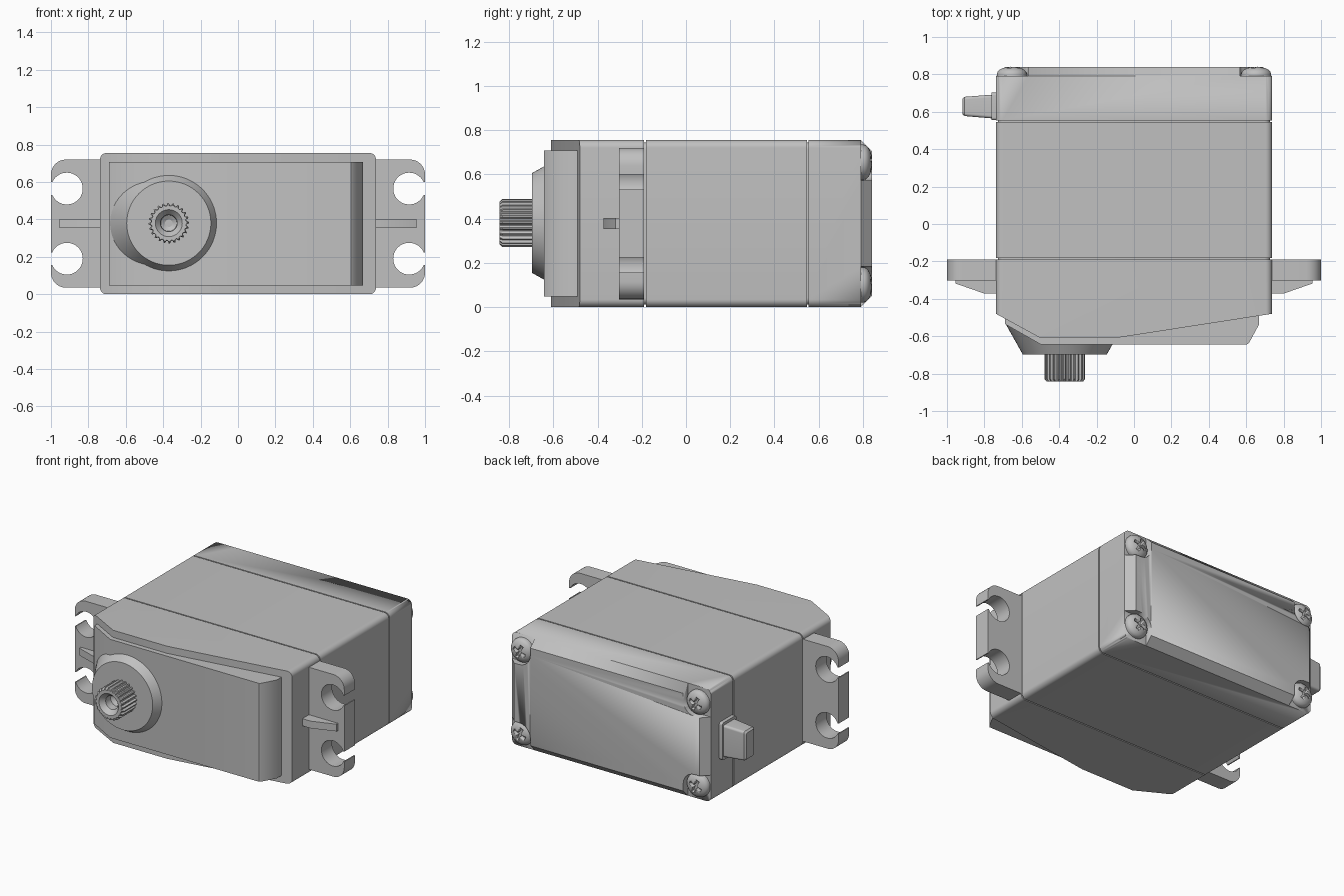
import bpy, bmesh
from math import sin, cos, pi, radians, asin
from mathutils import Vector

if "Cube" in bpy.data.objects:
    bpy.data.objects.remove(bpy.data.objects["Cube"])

GREY = (0.53, 0.53, 0.53, 1)
mat = bpy.data.materials.new("grey plastic")
mat.use_nodes = True
mat.diffuse_color = GREY
mat.node_tree.nodes["Principled BSDF"].inputs["Base Color"].default_value = GREY

HALF_W, HEIGHT = 0.738, 0.755
MID = HEIGHT / 2
SHAFT = (-0.37, 0.38)


def loft(name, rings, cuts=(), bevel=0):
    """Skin matching rings, cap both ends, then trim by (point, normal) planes."""
    bm = bmesh.new()
    loops = [[bm.verts.new(p) for p in ring] for ring in rings]
    n = len(loops[0])
    for a, b in zip(loops, loops[1:]):
        for i in range(n):
            j = (i + 1) % n
            bm.faces.new((a[i], a[j], b[j], b[i]))
    bm.faces.new(loops[0])
    bm.faces.new(loops[-1])
    for point, normal in cuts:
        geom = bm.verts[:] + bm.edges[:] + bm.faces[:]
        bmesh.ops.bisect_plane(bm, geom=geom, plane_co=point, plane_no=normal, clear_outer=True)
        rim = [e for e in bm.edges if e.is_boundary]
        if rim:
            bmesh.ops.holes_fill(bm, edges=rim)
    if bevel:
        bmesh.ops.bevel(bm, geom=bm.edges[:], offset=bevel, segments=2, profile=0.5, affect='EDGES')
    bmesh.ops.recalc_face_normals(bm, faces=bm.faces[:])
    mesh = bpy.data.meshes.new(name)
    bm.to_mesh(mesh)
    bm.free()
    mesh.materials.append(mat)
    obj = bpy.data.objects.new(name, mesh)
    bpy.context.collection.objects.link(obj)
    bpy.ops.object.select_all(action='DESELECT')
    obj.select_set(True)
    bpy.context.view_layer.objects.active = obj
    bpy.ops.object.shade_smooth_by_angle(angle=radians(30))
    return obj


def along_y(name, pts, y0, y1, **kw):
    return loft(name, [[(x, y, z) for x, z in pts] for y in (y0, y1)], **kw)


def along_z(name, pts, z0, z1, **kw):
    return loft(name, [[(x, y, z) for x, y in pts] for z in (z0, z1)], **kw)


def arc(cx, cz, r, start, end, n=8):
    angles = [start + (end - start) * i / n for i in range(n + 1)]
    return [(cx + r * cos(a), cz + r * sin(a)) for a in angles]


def round_rect(x0, x1, z0, z1, r):
    pts = []
    corners = [(x1 - r, z1 - r), (x0 + r, z1 - r), (x0 + r, z0 + r), (x1 - r, z0 + r)]
    for k, (cx, cz) in enumerate(corners):
        pts += arc(cx, cz, r, k * pi / 2, (k + 1) * pi / 2)
    return pts


def lathe(name, profile, centre, n=48):
    """Spin (radius, y, tooth depth) rows about the y direction."""
    rings = []
    for r, y, tooth in profile:
        ring = []
        for i in range(n):
            a = 2 * pi * i / n
            rr = r - (tooth if i % 4 > 1 else 0)
            ring.append((centre[0] + rr * cos(a), y, centre[1] + rr * sin(a)))
        rings.append(ring)
    return loft(name, rings)


def carve(obj, cutter):
    mod = obj.modifiers.new("cut", 'BOOLEAN')
    mod.operation = 'DIFFERENCE'
    mod.solver = 'EXACT'
    mod.object = cutter
    bpy.context.view_layer.objects.active = obj
    bpy.ops.object.modifier_apply(modifier=mod.name)
    bpy.data.objects.remove(cutter)


# Case: three rounded sections around an inset core that shows as seams
outline = round_rect(-HALF_W, HALF_W, 0, HEIGHT, 0.035)
inset = 0.012
along_y("seam_core", round_rect(inset - HALF_W, HALF_W - inset, inset, HEIGHT - inset, 0.03), -0.25, 0.62)
along_y("middle_case", outline, -0.181, 0.546)
front_cuts = [
    ((-HALF_W, -0.48, 0), (-0.13, -0.238, 0)),
    ((HALF_W, -0.48, 0), (0.13, -0.838, 0)),
]
along_y("front_case", outline, -0.61, -0.189, cuts=front_cuts)

# Back cover with chamfered rim and a pocket for each corner screw
back_y = 0.79
rim_cuts = [((s * HALF_W, back_y, 0), (s, 1, 0)) for s in (-1, 1)]
rim_cuts += [((0, back_y, 0), (0, 1, -1)), ((0, back_y, HEIGHT), (0, 1, 1))]
cover = along_y("back_cover", outline, 0.554, 0.84, cuts=rim_cuts)
for sx in (-1, 1):
    for sz in (-1, 1):
        xs = sorted((sx * 0.567, sx * 0.95))
        zs = sorted((MID + sz * 0.195, MID + sz * 0.6))
        carve(cover, along_y("pocket_cutter", round_rect(*xs, *zs, 0.085), back_y, 0.95))

# Domed screws with a cross recess
w, t = 0.045, 0.011
cross = [(w, -t), (w, t), (t, t), (t, w), (-t, w), (-t, t),
         (-w, t), (-w, -t), (-t, -t), (-t, -w), (t, -w), (t, -t)]
for sx in (-1, 1):
    for sz in (-1, 1):
        c = (sx * 0.653, MID + sz * 0.277)
        dome = [(0.08 * cos(a), 0.802 + 0.04 * sin(a), 0) for a in (0, 0.3, 0.6, 0.9, 1.2, 1.5)]
        screw = lathe("screw", [(0.08, 0.775, 0)] + dome, c, 32)
        plus = [(c[0] + x * cos(0.4) - z * sin(0.4), c[1] + x * sin(0.4) + z * cos(0.4)) for x, z in cross]
        carve(screw, along_y("cross_cutter", plus, 0.812, 0.9))

# Front cap, collar and splined hollow shaft
cap = [(-0.69, -0.45), (-0.69, -0.535), (-0.50, -0.643), (0.605, -0.643),
       (0.615, -0.636), (0.667, -0.54), (0.667, -0.45)]
along_z("front_cap", cap, 0.047, 0.707)
lathe("collar", [(0.316, -0.535, 0), (0.225, -0.697, 0)], SHAFT, 64)
lathe("output_shaft", [
    (0.108, -0.68, 0.013), (0.108, -0.83, 0.013), (0.098, -0.842, 0.006),
    (0.072, -0.842, 0), (0.062, -0.83, 0), (0.045, -0.81, 0),
    (0.043, -0.76, 0), (0.02, -0.745, 0)], SHAFT, 96)

# Mounting ears with open holes, and a stiffening rib on each
gap = asin(0.034 / 0.085)
low = [(0.7, 0.035)] + arc(0.92, 0.115, 0.08, -pi / 2, 0)
low += [(1, 0.156)] + arc(0.915, 0.19, 0.085, -gap, gap - 2 * pi, 32) + [(1, 0.224)]
ear = low + [(x, HEIGHT - z) for x, z in reversed(low)]
rib = [(0.7, -0.28), (0.7, -0.372), (0.8, -0.372), (0.955, -0.318), (0.955, -0.28)]
for side, s in (("left", 1), ("right", -1)):
    along_y(side + "_ear", [(s * x, z) for x, z in ear], -0.302, -0.189)
    along_z(side + "_rib", [(s * x, y) for x, y in rib], 0.354, 0.402)


# Cable boot on the right side
def boot_ring(x, y0, y1, half):
    return [(x, y, MID + z) for y, z in round_rect(y0, y1, -half, half, 0.015)]


loft("boot_flange", [boot_ring(x, 0.555, 0.702, 0.125) for x in (-0.72, -0.762)])
loft("cable_boot", [boot_ring(-0.75, 0.564, 0.692, 0.108), boot_ring(-0.905, 0.577, 0.68, 0.098),
                    boot_ring(-0.917, 0.587, 0.67, 0.088)])
